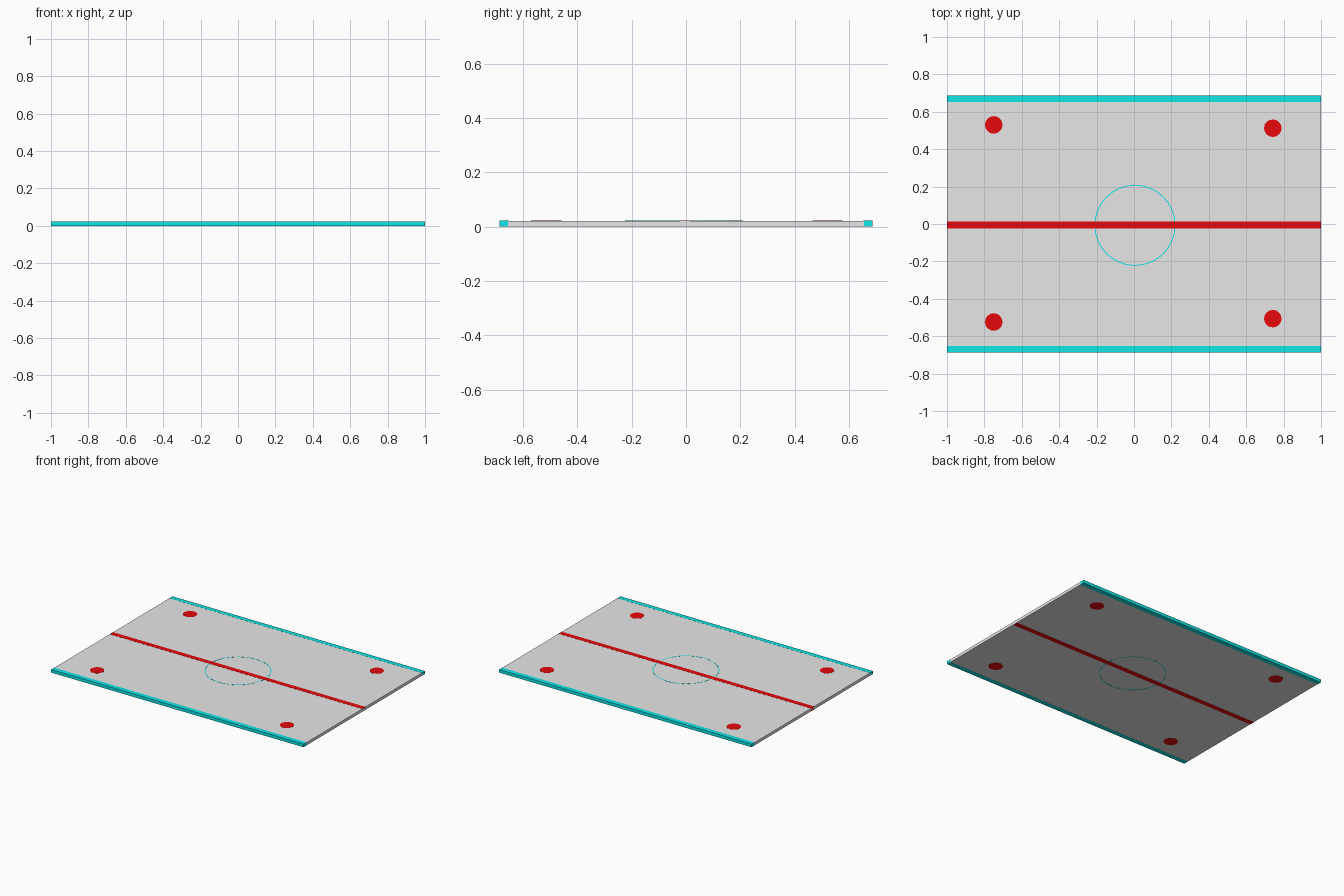
import bpy, bmesh, math

if "Cube" in bpy.data.objects:
    bpy.data.objects.remove(bpy.data.objects["Cube"])

THICK = 0.022   # overall thickness
LIFT = 0.0006   # how far markings stand proud of the slab


def material(name, rgb):
    m = bpy.data.materials.new(name)
    m.diffuse_color = (*rgb, 1)
    m.use_nodes = True
    m.node_tree.nodes["Principled BSDF"].inputs["Base Color"].default_value = m.diffuse_color
    return m


WHITE = material("ice_grey", (0.8, 0.8, 0.8))
RED = material("marking_red", (0.8, 0.003, 0.004))
CYAN = material("marking_cyan", (0.004, 0.8, 0.8))


def finish(bm, name, mat):
    mesh = bpy.data.meshes.new(name)
    bmesh.ops.recalc_face_normals(bm, faces=bm.faces)
    bm.to_mesh(mesh)
    bm.free()
    mesh.materials.append(mat)
    ob = bpy.data.objects.new(name, mesh)
    bpy.context.collection.objects.link(ob)
    return ob


def box(name, x0, x1, y0, y1, z0, z1, mat):
    bm = bmesh.new()
    bmesh.ops.create_cube(bm, size=1)
    for v in bm.verts:
        v.co = (x1 if v.co.x > 0 else x0, y1 if v.co.y > 0 else y0, z1 if v.co.z > 0 else z0)
    return finish(bm, name, mat)


def disc(name, x, y, r, mat, sides=16):
    bm = bmesh.new()
    bmesh.ops.create_cone(bm, cap_ends=True, segments=sides, radius1=r, radius2=r, depth=THICK)
    bmesh.ops.translate(bm, verts=bm.verts, vec=(x, y, THICK / 2))
    return finish(bm, name, mat)


def ring(name, x, y, r_in, r_out, mat, sides=32):
    # rectangular section swept round a circle
    bm = bmesh.new()
    section = [(r_in, 0), (r_out, 0), (r_out, THICK), (r_in, THICK)]
    loops = []
    for i in range(sides):
        a = 2 * math.pi * i / sides
        loops.append([bm.verts.new((x + r * math.cos(a), y + r * math.sin(a), z)) for r, z in section])
    for i in range(sides):
        p, q = loops[i], loops[(i + 1) % sides]
        for j in range(4):
            k = (j + 1) % 4
            bm.faces.new((p[j], q[j], q[k], p[k]))
    return finish(bm, name, mat)


# main slab between the side strips
box("slab", -1, 1, -0.655, 0.655, LIFT, THICK - LIFT, WHITE)

# side strips
for side, label in ((-1, "front"), (1, "back")):
    y = sorted((side * 0.652, side * 0.686))
    box(label + "_strip", -1, 1, y[0], y[1], 0, THICK, CYAN)

# centre line and circle
box("centre_line", -1, 1, -0.023, 0.014, 0, THICK, RED)
ring("centre_circle", 0.005, -0.007, 0.212, 0.217, CYAN)

# four spots
for x, y in ((-0.75, 0.53), (0.742, 0.512), (-0.75, -0.524), (0.742, -0.506)):
    disc("spot", x, y, 0.047, RED)
